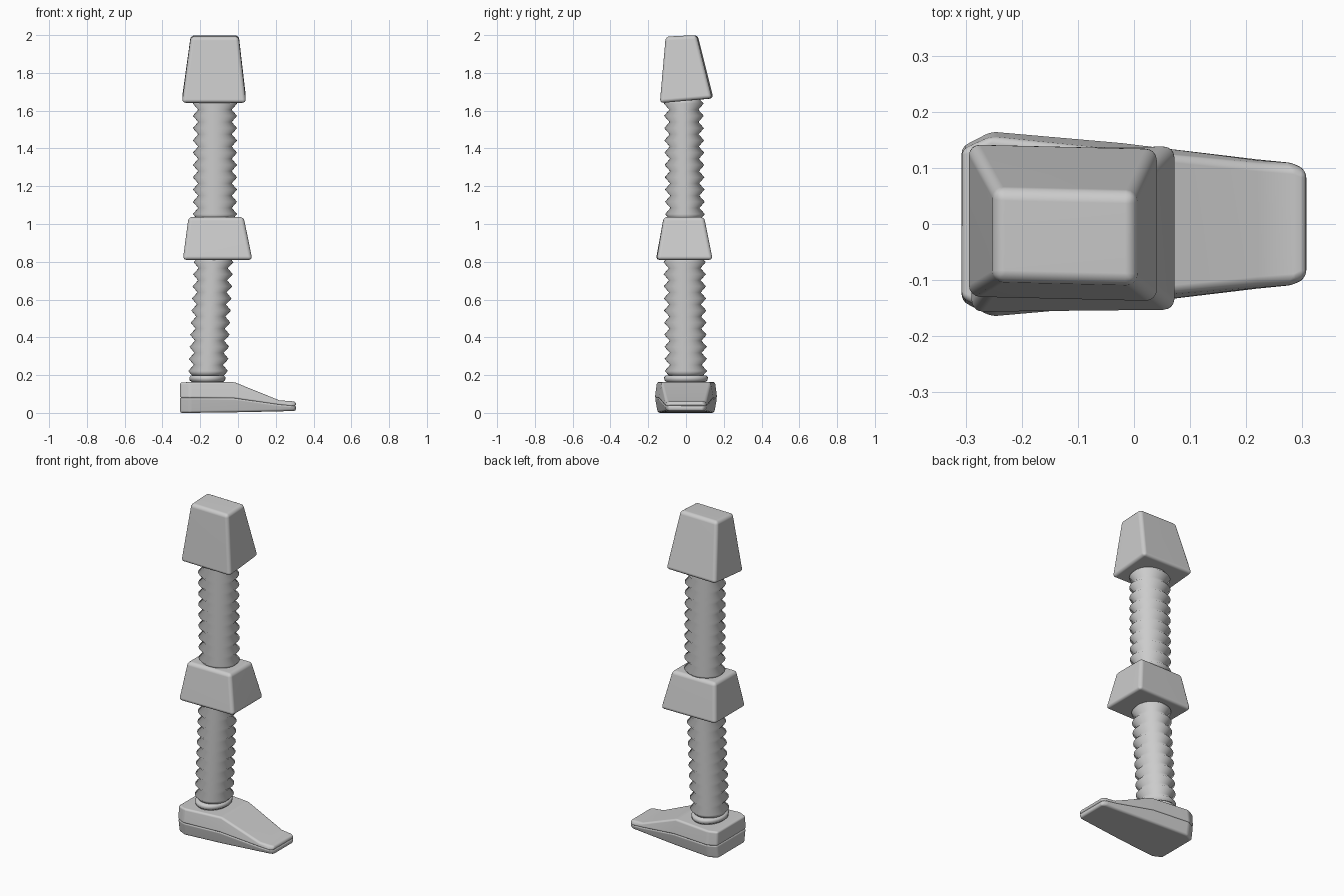
import bpy, bmesh, math
from mathutils import Vector

if "Cube" in bpy.data.objects:
    bpy.data.objects.remove(bpy.data.objects["Cube"])


def finish(name, bm, bevel=0.0, angle=40):
    bmesh.ops.recalc_face_normals(bm, faces=bm.faces)
    me = bpy.data.meshes.new(name)
    bm.to_mesh(me)
    bm.free()
    ob = bpy.data.objects.new(name, me)
    bpy.context.collection.objects.link(ob)
    bpy.ops.object.select_all(action='DESELECT')
    ob.select_set(True)
    bpy.context.view_layer.objects.active = ob
    bpy.ops.object.shade_smooth_by_angle(angle=math.radians(angle))
    if bevel:
        m = ob.modifiers.new("bevel", 'BEVEL')
        m.width, m.segments = bevel, 4
        m.limit_method, m.angle_limit = 'ANGLE', math.radians(20)
        n = ob.modifiers.new("normals", 'WEIGHTED_NORMAL')
        n.keep_sharp = False
    return ob


def loft(name, rings, bevel=0.0, angle=40):
    """Skin a list of closed point rings and cap both ends."""
    bm = bmesh.new()
    rows = [[bm.verts.new(p) for p in r] for r in rings]
    n = len(rows[0])
    for a, b in zip(rows, rows[1:]):
        for i in range(n):
            j = (i + 1) % n
            bm.faces.new((a[i], a[j], b[j], b[i]))
    bm.faces.new(rows[0][::-1])
    bm.faces.new(rows[-1])
    return finish(name, bm, bevel, angle)


def rect(x0, x1, y0, y1, z0, z1, twist=0.0):
    # z0 is the height at y0, z1 at y1; twist skews the edges slightly
    return [(x0, y0 + twist, z0), (x1, y0 - twist, z0),
            (x1, y1 - twist, z1), (x0, y1 + twist, z1)]


def ellipse(c, rx, ry, n=32):
    return [(c[0] + rx * math.cos(math.tau * i / n),
             c[1] + ry * math.sin(math.tau * i / n), c[2]) for i in range(n)]


def bellows(name, bottom, top, rx, ry, teeth=10, depth=0.028):
    a, b = Vector(bottom), Vector(top)
    rings = []
    for k in range(2 * teeth + 1):
        d = 0 if k % 2 else depth
        rings.append(ellipse(a.lerp(b, k / (2 * teeth)), rx - d, ry - d))
    return loft(name, rings, angle=180)


# Hip and knee blocks
loft("hip_block", [rect(-0.297, 0.043, -0.135, 0.142, 1.64, 1.665, 0.004),
                   rect(-0.25, 0.004, -0.105, 0.059, 1.992, 2.0, 0.003)], 0.02)
loft("knee_block", [rect(-0.292, 0.076, -0.158, 0.14, 0.81, 0.81, -0.002),
                    rect(-0.262, 0.03, -0.118, 0.096, 1.037, 1.037)], 0.02)

# Ribbed leg sleeves
bellows("thigh_sleeve", (-0.122, -0.005, 1.02), (-0.122, -0.012, 1.67), 0.117, 0.105)
bellows("shin_sleeve", (-0.16, 0.0, 0.19), (-0.128, -0.008, 0.83), 0.105, 0.112)

# Ankle collar with a narrow waist
loft("ankle_collar", [ellipse((-0.162, 0, z), 0.096 - d, 0.116 - d) for z, d in
     ((0.14, 0.012), (0.165, 0.012), (0.172, 0.002), (0.188, 0.0), (0.197, 0.008))], angle=50)


# Foot: stations of x, lower half width, upper half width, lower z, upper z
def foot_part(name, stations, bevel):
    rings = [[(x, -wl, zl), (x, wl, zl), (x, wu, zu), (x, -wu, zu)]
             for x, wl, wu, zl, zu in stations]
    return loft(name, rings, bevel)


foot_part("foot_sole", [(-0.307, 0.125, 0.138, 0.0, 0.082), (-0.255, 0.15, 0.166, 0.0, 0.082),
                        (-0.02, 0.132, 0.146, 0.003, 0.08), (0.22, 0.108, 0.118, 0.008, 0.046),
                        (0.285, 0.102, 0.112, 0.01, 0.04), (0.307, 0.09, 0.098, 0.01, 0.04)], 0.012)
foot_part("foot_upper", [(-0.307, 0.138, 0.132, 0.078, 0.161), (-0.255, 0.166, 0.155, 0.078, 0.163),
                         (-0.02, 0.146, 0.13, 0.076, 0.163), (0.22, 0.118, 0.105, 0.042, 0.066),
                         (0.285, 0.112, 0.1, 0.036, 0.062), (0.307, 0.098, 0.09, 0.036, 0.058)], 0.012)
